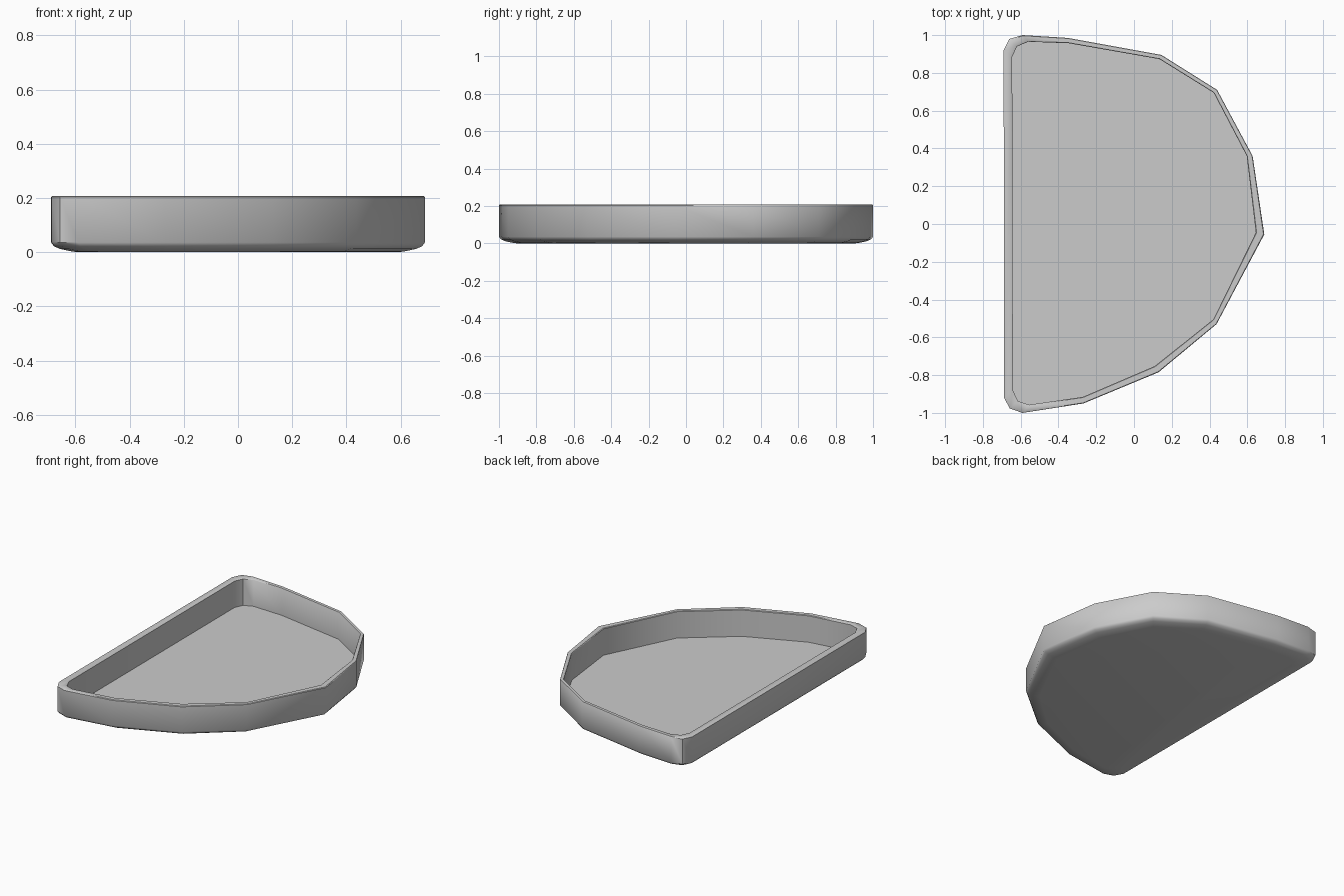
import bpy, bmesh, math

if "Cube" in bpy.data.objects:
    bpy.data.objects.remove(bpy.data.objects["Cube"])

# Half-round tray outlines, counter-clockwise order not required
outer = [(-.69, .92), (-.66, .98), (-.59, 1.0), (-.35, .985), (.145, .895),
         (.44, .71), (.628, .36), (.69, -.055), (.437, -.53), (.13, -.785),
         (-.268, -.95), (-.59, -1.0), (-.657, -.977), (-.688, -.92)]
inner = [(-.645, .885), (-.62, .94), (-.56, .965), (-.345, .957), (.135, .873),
         (.422, .695), (.597, .36), (.645, -.045), (.42, -.505), (.11, -.752),
         (-.27, -.915), (-.555, -.957), (-.615, -.937), (-.641, -.88)]
HEIGHT, FLOOR = .208, .027


def inset(d):
    """Outer outline pulled in by roughly d on every side."""
    return [(x * (1 - d / .69), y * (1 - d)) for x, y in outer]


def mix(t):
    """Outline between the outer (t=0) and inner (t=1) wall."""
    return [(a[0] + (b[0] - a[0]) * t, a[1] + (b[1] - a[1]) * t)
            for a, b in zip(outer, inner)]


# Rings from the underside, up the outer wall, over the rim, down to the floor
rings = [(inset(.10), 0), (inset(.075), .003), (inset(.033), .012),
         (inset(.010), .022), (outer, .036), (outer, HEIGHT - .004),
         (mix(.1), HEIGHT), (mix(.9), HEIGHT),
         (inner, HEIGHT - .004), (inner, FLOOR)]

bm = bmesh.new()
loops = [[bm.verts.new((x, y, z)) for x, y in pts] for pts, z in rings]
n = len(outer)
for a, b in zip(loops, loops[1:]):
    for i in range(n):
        j = (i + 1) % n
        bm.faces.new((a[i], a[j], b[j], b[i]))
bm.faces.new(loops[0])     # underside
bm.faces.new(loops[-1])    # tray floor
bmesh.ops.recalc_face_normals(bm, faces=bm.faces)

mesh = bpy.data.meshes.new("half_round_tray")
bm.to_mesh(mesh)
bm.free()
tray = bpy.data.objects.new("half_round_tray", mesh)
bpy.context.collection.objects.link(tray)
bpy.context.view_layer.objects.active = tray
tray.select_set(True)
bpy.ops.object.shade_smooth_by_angle(angle=math.radians(40))
